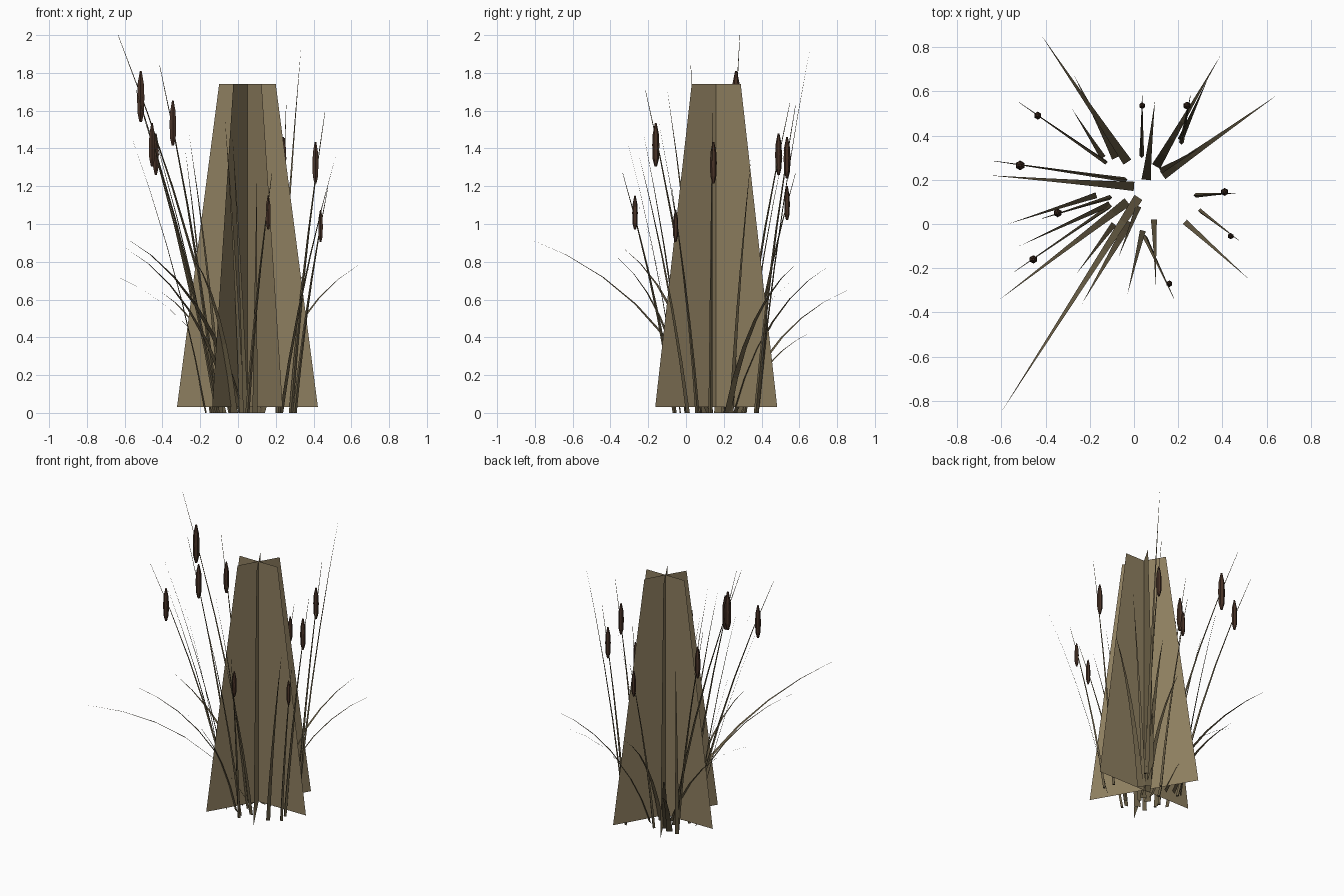
import bpy, bmesh, math
from mathutils import Vector

if "Cube" in bpy.data.objects:
    bpy.data.objects.remove(bpy.data.objects["Cube"])


def material(name, rgb):
    m = bpy.data.materials.new(name)
    m.diffuse_color = (*rgb, 1)
    m.use_nodes = True
    m.node_tree.nodes["Principled BSDF"].inputs["Base Color"].default_value = m.diffuse_color
    return m


CARD = material("dry_reed", (0.27, 0.21, 0.115))
LEAF = material("leaf", (0.14, 0.11, 0.06))
HEAD = material("seed_head", (0.065, 0.032, 0.02))


def finish(bm, name, mat):
    me = bpy.data.meshes.new(name)
    bm.to_mesh(me)
    bm.free()
    me.materials.append(mat)
    ob = bpy.data.objects.new(name, me)
    bpy.context.collection.objects.link(ob)
    return ob


def arc(base, tip, s, h, t):
    # quadratic curve: s = outward and h = upward fraction of its control point
    a, b = Vector((*base, 0)), Vector(tip)
    c = Vector((a.x + (b.x - a.x) * s, a.y + (b.y - a.y) * s, b.z * h))
    return a * (1 - t) ** 2 + c * 2 * t * (1 - t) + b * t * t


def ribbon(name, base, tip, width, s, h, n):
    bm = bmesh.new()
    d = Vector((tip[0] - base[0], tip[1] - base[1], 0)).normalized()
    side = Vector((-d.y, d.x, 0)) * width / 2
    rows = []
    for i in range(n):
        p = arc(base, tip, s, h, i / n)
        w = side * (1 - i / n)
        rows.append((bm.verts.new(p - w), bm.verts.new(p + w)))
    for a, b in zip(rows, rows[1:]):
        bm.faces.new((a[0], a[1], b[1], b[0]))
    bm.faces.new((*rows[-1], bm.verts.new(tip)))
    return finish(bm, name, LEAF)


def lathe(name, centres, radii, sides, mat):
    bm = bmesh.new()
    rings = []
    for c, r in zip(centres, radii):
        rings.append([bm.verts.new(c + Vector((math.sin(k * math.tau / sides) * r,
                                               -math.cos(k * math.tau / sides) * r, 0)))
                      for k in range(sides)])
    for a, b in zip(rings, rings[1:]):
        for k in range(sides):
            j = (k + 1) % sides
            bm.faces.new((a[k], a[j], b[j], b[k]))
    bm.faces.new(rings[0][::-1])
    bm.faces.new(rings[-1])
    return finish(bm, name, mat)


# three crossed trapezoid cards
for k in range(3):
    bm = bmesh.new()
    d = Vector((math.cos(k * math.pi / 3), math.sin(k * math.pi / 3), 0))
    low, top = Vector((0.05, 0.16, 0.03)), Vector((0.05, 0.16, 1.74))
    bm.faces.new([bm.verts.new(p) for p in
                  (low - d * 0.373, low + d * 0.373, top + d * 0.15, top - d * 0.15)])
    finish(bm, f"reed_card_{k}", CARD)

# cattails: base xy, tip xyz, head xyz, head length
cattails = [
    ((0.035, 0.31), (0.037, 0.58, 1.27), (0.037, 0.535, 1.11), 0.18),
    ((0.215, 0.37), (0.255, 0.58, 1.63), (0.24, 0.535, 1.35), 0.22),
    ((-0.13, 0.28), (-0.52, 0.55, 1.64), (-0.435, 0.49, 1.37), 0.22),
    ((-0.04, 0.20), (-0.635, 0.285, 2.0), (-0.515, 0.265, 1.675), 0.27),
    ((-0.11, 0.12), (-0.415, 0.025, 1.84), (-0.345, 0.05, 1.535), 0.24),
    ((-0.11, 0.08), (-0.54, -0.215, 1.71), (-0.455, -0.16, 1.42), 0.23),
    ((0.28, 0.13), (0.46, 0.14, 1.59), (0.41, 0.145, 1.325), 0.22),
    ((0.30, 0.06), (0.475, -0.075, 1.19), (0.437, -0.055, 0.99), 0.17),
    ((0.05, -0.06), (0.18, -0.335, 1.27), (0.16, -0.27, 1.06), 0.18),
]
for i, (base, tip, head, length) in enumerate(cattails):
    ts = [0, 0.2, 0.4, 0.6, 0.8, 1]
    lathe(f"cattail_stem_{i}", [arc(base, tip, 0.33, 0.5, t) for t in ts],
          [0.011 - 0.01 * t for t in ts], 4, LEAF)
    r = length * 0.082
    hs = [-0.5, -0.32, 0, 0.25, 0.5]
    lathe(f"cattail_head_{i}", [Vector(head) + Vector((0, 0, length * h)) for h in hs],
          [r * 0.35, r * 0.9, r, r * 0.85, r * 0.25], 6, HEAD)

# upright blades
upright = [
    ((0.23, 0.01), (0.52, -0.25, 1.37)),
    ((0.09, 0.02), (0.10, -0.30, 1.25)),
    ((0.04, -0.03), (-0.03, -0.32, 1.48)),
    ((0.02, 0.08), (-0.07, -0.15, 1.57)),
    ((-0.09, 0.0), (-0.26, -0.225, 1.48)),
    ((-0.17, 0.13), (-0.57, 0.0, 1.48)),
    ((-0.11, 0.09), (-0.52, -0.10, 1.72)),
    ((-0.14, 0.30), (-0.28, 0.52, 1.40)),
    ((0.12, 0.24), (0.30, 0.345, 1.36)),
    ((0.21, 0.38), (0.335, 0.66, 1.95)),
]
for i, (base, tip) in enumerate(upright):
    ribbon(f"upright_blade_{i}", base, tip, 0.027, 0.33, 0.5, 5)

# drooping blades
drooping = [
    ((0.02, 0.12), (-0.60, -0.85, 0.93)),
    ((-0.03, 0.10), (-0.605, -0.34, 0.88)),
    ((0.0, 0.17), (-0.655, 0.22, 0.73)),
    ((-0.03, 0.28), (-0.42, 0.855, 0.65)),
    ((-0.08, 0.30), (-0.27, 0.67, 0.43)),
    ((0.055, 0.20), (0.095, 0.56, 0.70)),
    ((0.13, 0.22), (0.65, 0.585, 0.79)),
    ((0.10, 0.26), (0.39, 0.76, 0.78)),
    ((-0.02, 0.01), (-0.235, -0.36, 0.82)),
]
for i, (base, tip) in enumerate(drooping):
    ribbon(f"drooping_blade_{i}", base, tip, 0.042, 0.3, 0.74, 6)
